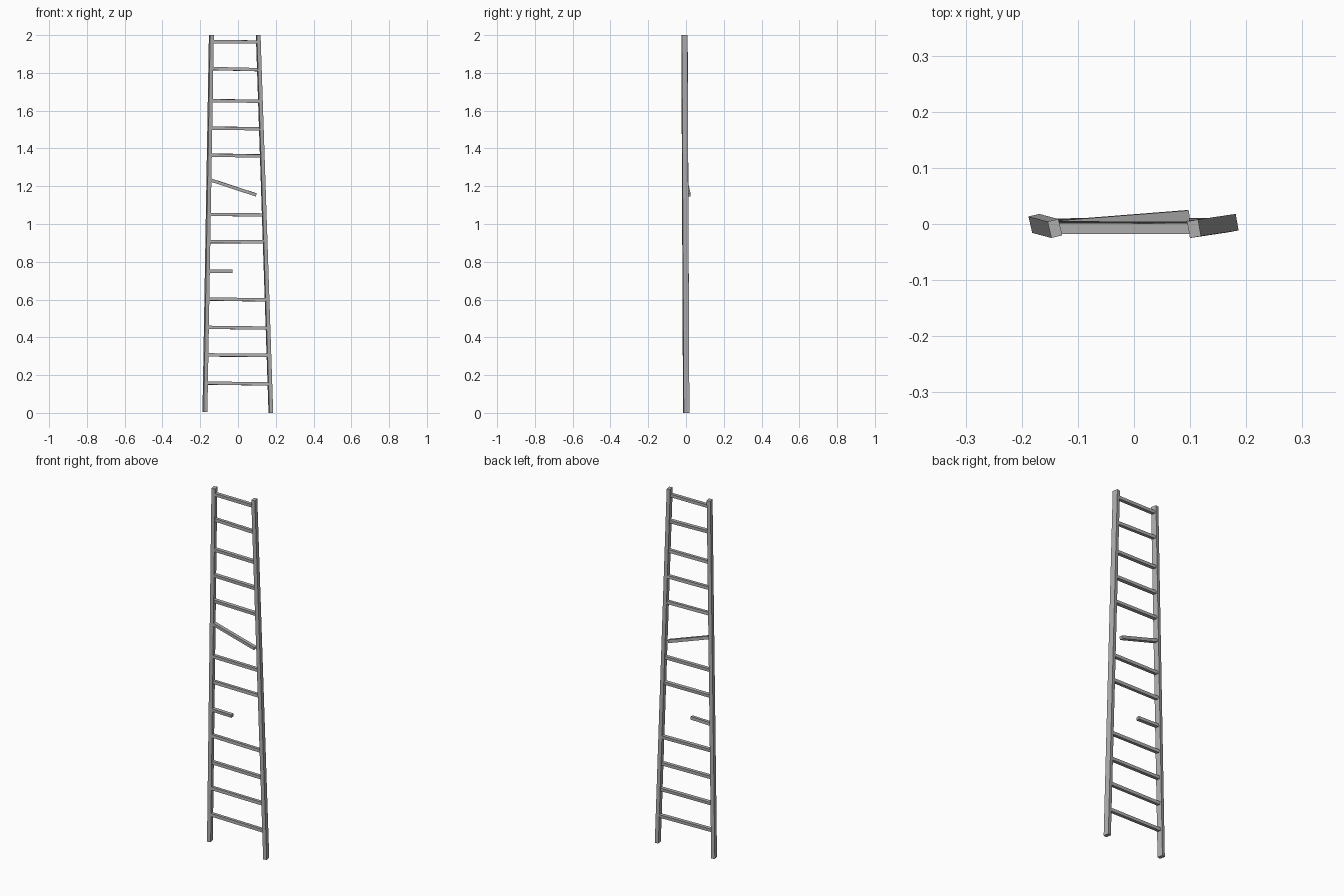
import bpy
import random
from math import radians
from mathutils import Vector, Matrix

if "Cube" in bpy.data.objects:
    bpy.data.objects.remove(bpy.data.objects["Cube"])

random.seed(4)

# Dark grey wood
wood = bpy.data.materials.new("dark_wood")
wood.diffuse_color = (0.42, 0.42, 0.42, 1)
wood.use_nodes = True
wood.node_tree.nodes["Principled BSDF"].inputs["Base Color"].default_value = wood.diffuse_color


def make_mesh(name, verts):
    """Six-sided bar from two four-corner rings."""
    faces = [(3, 2, 1, 0), (4, 5, 6, 7)]
    faces += [(i, (i + 1) % 4, (i + 1) % 4 + 4, i + 4) for i in range(4)]
    mesh = bpy.data.meshes.new(name)
    mesh.from_pydata(verts, [], faces)
    mesh.materials.append(wood)
    obj = bpy.data.objects.new(name, mesh)
    bpy.context.collection.objects.link(obj)
    return obj


CORNERS = [(-1, -1), (1, -1), (1, 1), (-1, 1)]


def rail(name, bottom, top, turn):
    """Upright with a rectangular section turned about z."""
    rot = Matrix.Rotation(radians(turn), 3, 'Z')
    make_mesh(name, [Vector(end) + rot @ Vector((0.010 * u, 0.015 * v, 0))
                     for end in (bottom, top) for u, v in CORNERS])


def rung(name, a, b, twist=0):
    """Crossbar between two points, twisted about its length."""
    a, b = Vector(a), Vector(b)
    axis = (b - a).normalized()
    side = Vector((0, 0, 1)).cross(axis).normalized()
    up = axis.cross(side)
    rot = Matrix.Rotation(radians(twist), 3, axis)
    make_mesh(name, [end + rot @ (side * 0.0095 * u + up * 0.0085 * v)
                     for end in (a, b) for u, v in reversed(CORNERS)])


# Uneven, tapering rails
L0, L1 = Vector((-0.175, 0.001, 0.006)), Vector((-0.141, -0.008, 2.0))
R0, R1 = Vector((0.174, 0.0015, 0.0)), Vector((0.107, -0.0085, 2.0))
rail("left_rail", L0, L1, 13)
rail("right_rail", R0, R1, 10)


def on_rail(lo, hi, z):
    p = lo.lerp(hi, z / 2)
    p.z = z
    return p


# Sound rungs: left and right heights
heights = [(0.158, 0.153), (0.307, 0.304), (0.453, 0.449), (0.603, 0.598),
           (0.907, 0.905), (1.051, 1.048), (1.365, 1.360), (1.508, 1.504),
           (1.653, 1.650), (1.823, 1.817), (1.965, 1.964)]
for i, (zl, zr) in enumerate(heights):
    rung(f"rung_{i + 1}", on_rail(L0, L1, zl), on_rail(R0, R1, zr),
         random.uniform(-5, 5))

# Snapped-off rung stub
a = on_rail(L0, L1, 0.750)
rung("broken_rung_stub", a, (-0.030, a.y - 0.005, 0.750), 4)

# Rung hanging loose from the left rail
rung("loose_rung", on_rail(L0, L1, 1.236), (0.096, 0.015, 1.154), 3)
